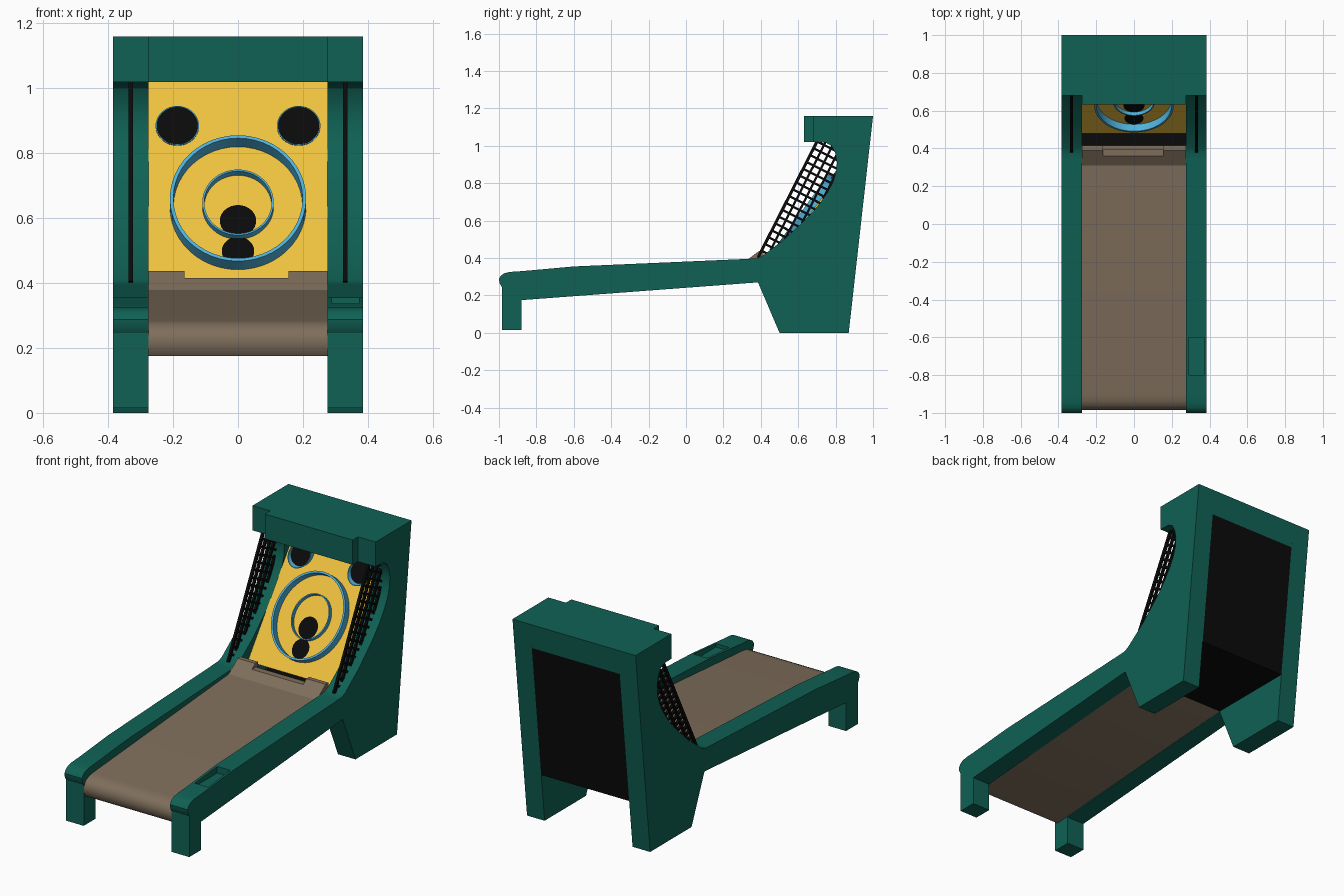
import bpy, bmesh, math
from mathutils import Vector, Matrix

if "Cube" in bpy.data.objects:
    bpy.data.objects.remove(bpy.data.objects["Cube"])


def material(name, rgb):
    m = bpy.data.materials.new(name)
    m.diffuse_color = (*rgb, 1)
    m.use_nodes = True
    m.node_tree.nodes["Principled BSDF"].inputs["Base Color"].default_value = m.diffuse_color
    return m


GREEN = material("green", (0.005, 0.12, 0.09))
TAN = material("tan", (0.21, 0.155, 0.105))
YELLOW = material("yellow", (0.87, 0.54, 0.05))
BLUE = material("blue", (0.08, 0.45, 0.72))
BLACK = material("black", (0.003, 0.003, 0.003))


def finish(name, bm, mat, smooth=True):
    bmesh.ops.recalc_face_normals(bm, faces=bm.faces[:])
    me = bpy.data.meshes.new(name)
    bm.to_mesh(me)
    bm.free()
    ob = bpy.data.objects.new(name, me)
    bpy.context.collection.objects.link(ob)
    me.materials.append(mat)
    bpy.ops.object.select_all(action='DESELECT')
    ob.select_set(True)
    bpy.context.view_layer.objects.active = ob
    if smooth:
        bpy.ops.object.shade_smooth_by_angle(angle=math.radians(30))
    return ob


def extrude_profile(name, pts, x0, x1, mat):
    """Extrude a (y, z) outline from x0 to x1."""
    bm = bmesh.new()
    f = bm.faces.new([bm.verts.new((x0, y, z)) for y, z in pts])
    r = bmesh.ops.extrude_face_region(bm, geom=[f])
    bmesh.ops.translate(bm, vec=(x1 - x0, 0, 0),
                        verts=[v for v in r["geom"] if isinstance(v, bmesh.types.BMVert)])
    return finish(name, bm, mat)


def mirror(ob):
    ob.modifiers.new("mirror", 'MIRROR')
    if ob.data.vertices:
        for v in ob.data.vertices:
            v.co.x = max(v.co.x, 0.01)
    bpy.ops.object.modifier_apply(modifier="mirror")


def cut(ob, lo, hi):
    """Cut a box-shaped pocket out of an object."""
    lo, hi = Vector(lo), Vector(hi)
    bpy.ops.mesh.primitive_cube_add(size=1, location=(lo + hi) / 2)
    c = bpy.context.object
    c.name, c.scale, c.hide_render = "cutter", hi - lo, True
    bpy.context.view_layer.objects.active = ob
    m = ob.modifiers.new("cut", 'BOOLEAN')
    m.operation, m.solver, m.object = 'DIFFERENCE', 'EXACT', c
    bpy.ops.object.modifier_apply(modifier="cut")
    bpy.data.objects.remove(c)


IN, OUT = 0.275, 0.385

# Side panels: legs, rail, cabinet cheek in one outline
CURVE = [(.745, 1.018), (.778, 1.0), (.797, .965), (.807, .915), (.803, .86), (.786, .807),
         (.756, .75), (.717, .695), (.675, .643), (.626, .594), (.529, .503), (.406, .41)]
side = [(-.985, .015), (-.88, .015), (-.88, .175), (.385, .27), (.5, 0), (.87, 0), (1, 1.16),
        (.68, 1.16), (.68, 1.02)] + CURVE + [
        (.375, .398), (.342, .396), (-.6, .355), (-.877, .33), (-.94, .326), (-.97, .319),
        (-.99, .306), (-1, .288), (-.997, .265), (-.985, .246)]
sides = extrude_profile("side_panels", side, IN, OUT, GREEN)
mirror(sides)
cut(sides, (.29, -.8, .318), (.373, -.6, .5))

# Header box across the top
extrude_profile("header_box", [(.632, 1.02), (.984, 1.02), (1, 1.16), (.632, 1.16)], -IN, IN, GREEN)

# Rolling lane with rounded front lip and kicker at the far end
lane = extrude_profile("lane", [
    (-.965, .175), (.385, .27), (.415, .29), (.415, .437), (.39, .437), (.31, .378), (-.9, .285),
    (-.935, .28), (-.96, .268), (-.977, .25), (-.984, .225), (-.98, .195)], -IN, IN, TAN)
cut(lane, (-.165, .33, .415), (.155, .5, .5))
cut(lane, (-.165, .396, .29), (.155, .5, .5))

# Black cabinet floor and back
extrude_profile("cabinet_floor", [(.385, .27), (.9, .27), (.9, .28), (.385, .28)], -IN, IN, BLACK)
extrude_profile("cabinet_back", [(.9, .27), (.984, 1.02), (.974, 1.02), (.89, .27)], -IN, IN, BLACK)

# Sloped target board
SLOPE = 0.73
TILT = math.atan(SLOPE)
T = Vector((0, math.sin(TILT), math.cos(TILT)))
N = Vector((0, -math.cos(TILT), math.sin(TILT)))


def board_y(z):
    return .48 + SLOPE * (z - .385)


extrude_profile("target_board", [(board_y(.385), .385), (board_y(1.03), 1.03),
                                 (board_y(1.03) + .015, 1.03), (board_y(.385) + .015, .385)],
                -IN, IN, YELLOW)


def place(ob, x, z):
    m = Matrix((Vector((1, 0, 0)), T, N)).transposed().to_4x4()
    m.translation = (x, board_y(z), z)
    ob.matrix_world = m


def oval(bm, rx, ry, off, n=48):
    return [bm.verts.new((rx * math.cos(a) + off[0], ry * math.sin(a) + off[1], off[2]))
            for a in (2 * math.pi * i / n for i in range(n))]


def ring(name, x, z, rx, ry, wall, out):
    """Raised oval wall on the board; out is its rise in board space."""
    bm = bmesh.new()
    low = (0, 0, -.002)
    loops = [oval(bm, rx, ry, low), oval(bm, rx, ry, out),
             oval(bm, rx - wall, ry - wall, out), oval(bm, rx - wall, ry - wall, low)]
    n = len(loops[0])
    for k in range(4):
        a, b = loops[k], loops[(k + 1) % 4]
        for i in range(n):
            j = (i + 1) % n
            bm.faces.new((a[i], a[j], b[j], b[i]))
    place(finish(name, bm, BLUE), x, z)


def hole(name, x, z, rx, ry):
    bm = bmesh.new()
    bm.faces.new(oval(bm, rx, ry, (0, 0, .003)))
    place(finish(name, bm, BLACK, False), x, z)


# Scoring rings and holes
ring("outer_ring", 0, .635, .21, .24, .011, (0, 0, .045))
ring("inner_ring", 0, .636, .11, .125, .006, (0, 0, .022))
hole("middle_hole", 0, .59, .056, .06)
hole("lower_hole", 0, .497, .05, .054)
for s, tag in ((-1, "left"), (1, "right")):
    hole(tag + "_corner_hole", s * .187, .885, .065, .073)
    ring(tag + "_corner_ring", s * .187, .885, .067, .075, .004,
         (0, -.03 * math.sin(TILT), .03 * math.cos(TILT)))

# Side nets: a lattice clipped to the curved opening
A, B = Vector((.385, .402)), Vector((.70, 1.022))
U = (B - A).normalized()
V = Vector((U.y, -U.x))
LENGTH = (B - A).length


def open_at(p):
    if not CURVE[-1][1] - .01 < p.y < 1.022:
        return False
    for (y1, z1), (y0, z0) in zip(CURVE, CURVE[1:]):
        if z0 <= p.y <= z1:
            return p.x < y0 + (y1 - y0) * (p.y - z0) / (z1 - z0)
    return p.y > 1 and p.x < .745


def bar(bm, p, q, w):
    d = (q - p).normalized()
    s = Vector((-d.y, d.x)) * w / 2
    ends = [p + s, p - s, q - s, q + s]
    f = bm.faces.new([bm.verts.new((.324, e.x, e.y)) for e in ends])
    r = bmesh.ops.extrude_face_region(bm, geom=[f])
    bmesh.ops.translate(bm, vec=(.014, 0, 0),
                        verts=[v for v in r["geom"] if isinstance(v, bmesh.types.BMVert)])


def clipped_bar(bm, start, d, length, w):
    ts = [i * .004 for i in range(int(length / .004)) if open_at(start + d * i * .004)]
    if len(ts) > 2:
        bar(bm, start + d * (ts[0] - .006), start + d * (ts[-1] + .008), w)


net = bmesh.new()
bar(net, A, B, .016)
for i in range(1, 5):
    clipped_bar(net, A + V * .042 * i, U, LENGTH + .1, .012)
for i in range(1, 19):
    clipped_bar(net, A + U * .041 * i, V, .3, .012)
mirror(finish("side_nets", net, BLACK, False))
